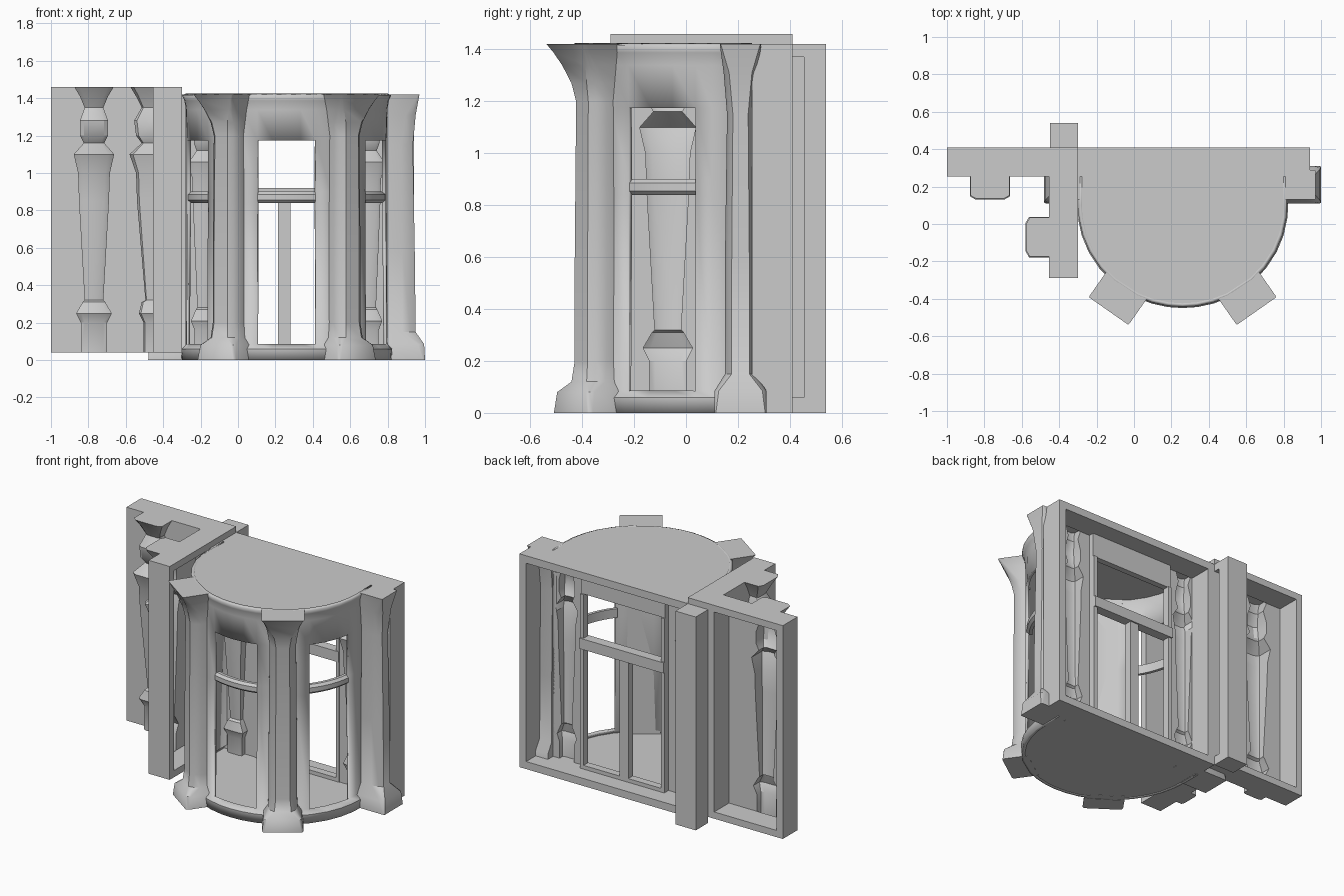
import bpy, bmesh
from math import radians, cos, sin, pi
from mathutils import Matrix, Vector

if "Cube" in bpy.data.objects:
    bpy.data.objects.remove(bpy.data.objects["Cube"])

CX, CY = 0.26, 0.10          # centre of the round bay
I = Matrix.Identity(4)


def finish(name, bm, smooth=None, thick=0):
    bmesh.ops.remove_doubles(bm, verts=bm.verts, dist=1e-5)
    bmesh.ops.recalc_face_normals(bm, faces=bm.faces)
    me = bpy.data.meshes.new(name)
    bm.to_mesh(me)
    bm.free()
    ob = bpy.data.objects.new(name, me)
    bpy.context.collection.objects.link(ob)
    if thick:
        m = ob.modifiers.new("thickness", 'SOLIDIFY')
        m.thickness = thick
        m.offset = 0
    if smooth:
        bpy.ops.object.select_all(action='DESELECT')
        ob.select_set(True)
        bpy.context.view_layer.objects.active = ob
        bpy.ops.object.shade_smooth_by_angle(angle=radians(smooth))
    return ob


def boxes(name, specs, M=I):
    """Several boxes (x0, x1, y0, y1, z0, z1) joined in one object."""
    bm = bmesh.new()
    for x0, x1, y0, y1, z0, z1 in specs:
        T = Matrix.Translation(((x0 + x1) / 2, (y0 + y1) / 2, (z0 + z1) / 2))
        S = Matrix.Diagonal((x1 - x0, y1 - y0, z1 - z0, 1))
        bmesh.ops.create_cube(bm, size=1, matrix=M @ T @ S)
    me = bpy.data.meshes.new(name)
    bm.to_mesh(me)
    bm.free()
    bpy.context.collection.objects.link(bpy.data.objects.new(name, me))


def loft(name, rings, closed=False, skip=None, smooth=None, thick=0, caps=None):
    bm = bmesh.new()
    vs = [[bm.verts.new(p) for p in r] for r in rings]
    n = len(vs[0])
    for i in range(len(vs) - 1):
        for j in range(n if closed else n - 1):
            if skip and skip(i, j):
                continue
            k = (j + 1) % n
            bm.faces.new((vs[i][j], vs[i][k], vs[i + 1][k], vs[i + 1][j]))
    if closed:
        bm.faces.new(vs[0])
        bm.faces.new(vs[-1])
    elif caps:
        bm.faces.new(vs[0][caps])
        bm.faces.new(vs[-1][caps])
    return finish(name, bm, smooth, thick)


# Pilaster levels: height, half width, projection
PIL = [(0.04, .07, .05), (.20, .07, .05), (.25, .095, .075), (.31, .06, .06),
       (.32, .05, .04), (.85, .08, .085), (1.0, .085, .09), (1.10, .108, .125),
       (1.16, .055, .06), (1.20, .075, .09), (1.28, .075, .10), (1.35, .05, .06),
       (1.41, .075, .09), (1.46, .105, .12)]


def pilaster_sheet(name, x0, x1, xc, dz, M, s=1):
    """Wall skin with a pilaster pressed out of it."""
    rings = []
    for z, w, d in PIL:
        w, d = w * s, d * s
        prof = [(x0, 0), (xc - w, 0), (xc - w, -d * .85), (xc - w * .7, -d),
                (xc + w * .7, -d), (xc + w, -d * .85), (xc + w, 0), (x1, 0)]
        rings.append([M @ Vector((max(x0, min(x1, x)), y, z + dz)) for x, y in prof])
    loft(name, rings, smooth=30, caps=slice(1, 7))


def frame(name, x0, x1, depth, z0, z1, M, t=.045):
    boxes(name, [(x0, x0 + t, 0, depth, z0, z1), (x1 - t, x1, 0, depth, z0, z1),
                 (x0 + t, x1 - t, 0, depth, z0, z0 + t),
                 (x0 + t, x1 - t, 0, depth, z1 - t, z1)], M)


# Left wall panel and the panel turned sideways
ML = Matrix.Translation((0, .255, 0))
frame("left_panel_frame", -1, -.45, .155, .04, 1.46, ML)
pilaster_sheet("left_panel_pilaster", -1, -.45, -.77, 0, ML)
MS = Matrix.Translation((-.455, 0, 0)) @ Matrix.Rotation(-pi / 2, 4, 'Z')
frame("side_panel_frame", -.41, .29, .155, .04, 1.46, MS)
pilaster_sheet("side_panel_pilaster", -.41, .29, .07, 0, MS)

# Rear pier with a recess in its right face
boxes("rear_pier", [(-.45, -.30, .455, .54, 0, 1.42), (-.45, -.30, .41, .455, 0, .06),
                    (-.45, -.30, .41, .455, 1.37, 1.42), (-.45, -.43, .41, .455, .06, 1.37)])

# Inner window wall at the back
frame("inner_wall_frame", -.30, .94, .155, 0, 1.42, ML, .05)
pilaster_sheet("inner_pilaster_right", .57, .94, .70, -.04, ML, .75)
pilaster_sheet("inner_pilaster_left", -.30, -.05, -.18, -.04, ML, .75)
boxes("inner_window_frame", [
    (-.05, .57, .25, .29, 1.21, 1.38), (-.05, .57, .25, .30, .04, .075),
    (.215, .28, .25, .30, .075, .85), (-.05, .57, .245, .31, .85, .92),
    (-.05, -.025, .25, .30, .075, 1.21), (.545, .57, .25, .30, .075, 1.21)])


# Curved bay outline
def arc_pt(a, off, z):
    a = radians(a)
    return Vector((CX + (.555 + off) * cos(a), CY + (.54 + off) * sin(a), z))


half = [0, -7, -17, -27, -38, -48, -64, -73, -82]
angles = half + [-90] + [-180 - a for a in reversed(half)]


def outline(off, z):
    pts = [arc_pt(a, off, z) for a in angles]
    return [Vector((pts[0].x, .255, z))] + pts + [Vector((pts[-1].x, .255, z))]


def in_window(i, j):
    if not 2 <= i <= 4 or not 1 <= j <= len(angles) - 1:
        return False
    m = (angles[j - 1] + angles[j]) / 2
    return -38 < m < -7 or -107 < m < -73 or -173 < m < -142


levels = [(0, -.005), (.055, 0), (.08, -.025), (.84, -.03), (.90, -.03),
          (1.175, -.03), (1.34, -.026), (1.39, -.018), (1.42, -.005)]
loft("bay_wall", [outline(o, z) for z, o in levels], skip=in_window, smooth=45, thick=.02)

# Floor and roof slabs
for nm, z0, z1 in (("bay_floor", 0, .05), ("bay_roof", 1.39, 1.42)):
    loft(nm, [outline(-.01, z0 + .001), outline(-.01, z1)], closed=True)

# Curved transoms in the three bay windows
for nm, a0, a1 in (("right", -6, -39), ("front", -73, -107), ("left", -141, -174)):
    rings = []
    for k in range(7):
        a = a0 + (a1 - a0) * k / 6
        rings.append([arc_pt(a, o, z) for o, z in
                      ((-.06, .84), (-.04, .84), (-.024, .855), (-.024, .885),
                       (-.04, .90), (-.06, .90))])
    loft(nm + "_transom", rings, closed=True, smooth=40)


# Engaged columns: z, half width, outer radius, squareness
def column(name, cy, ang, r0, prof):
    R = Matrix.Translation((CX, cy, 0)) @ Matrix.Rotation(radians(ang), 4, 'Z')
    rings = []
    for z, w, r, c in prof:
        b = (r - r0) * (.35 + .6 * c)
        m = (r - r0) * (.75 + .24 * c)
        h = [(r0, w), (r0 + b, w), (r0 + m, w * (.75 + .23 * c)), (r, w * (.4 + .55 * c))]
        ring = h + [(x, -y) for x, y in reversed(h)]
        rings.append([R @ Vector((x, y, z)) for x, y in ring])
    loft(name, rings, closed=True, smooth=40)


front = [(0, .125, .665, .9), (.08, .115, .66, .8), (.12, .09, .625, .3), (.20, .085, .615, .2),
         (.58, .085, .615, .2), (1.20, .08, .61, .2), (1.27, .09, .625, .3),
         (1.34, .10, .65, .7), (1.39, .115, .675, .9), (1.42, .13, .69, 1)]
side = [(0, .10, .74, 1), (.085, .10, .735, .8), (.15, .06, .69, .3), (.58, .06, .685, .3),
        (1.15, .052, .675, .3), (1.31, .065, .69, .5), (1.42, .08, .71, 1)]
for s, nm in ((1, "right"), (-1, "left")):
    column("front_column_" + nm, CY, -90 + s * 35, .50, front)
    column("side_column_" + nm, .21, 0 if s > 0 else 180, .54, side)
